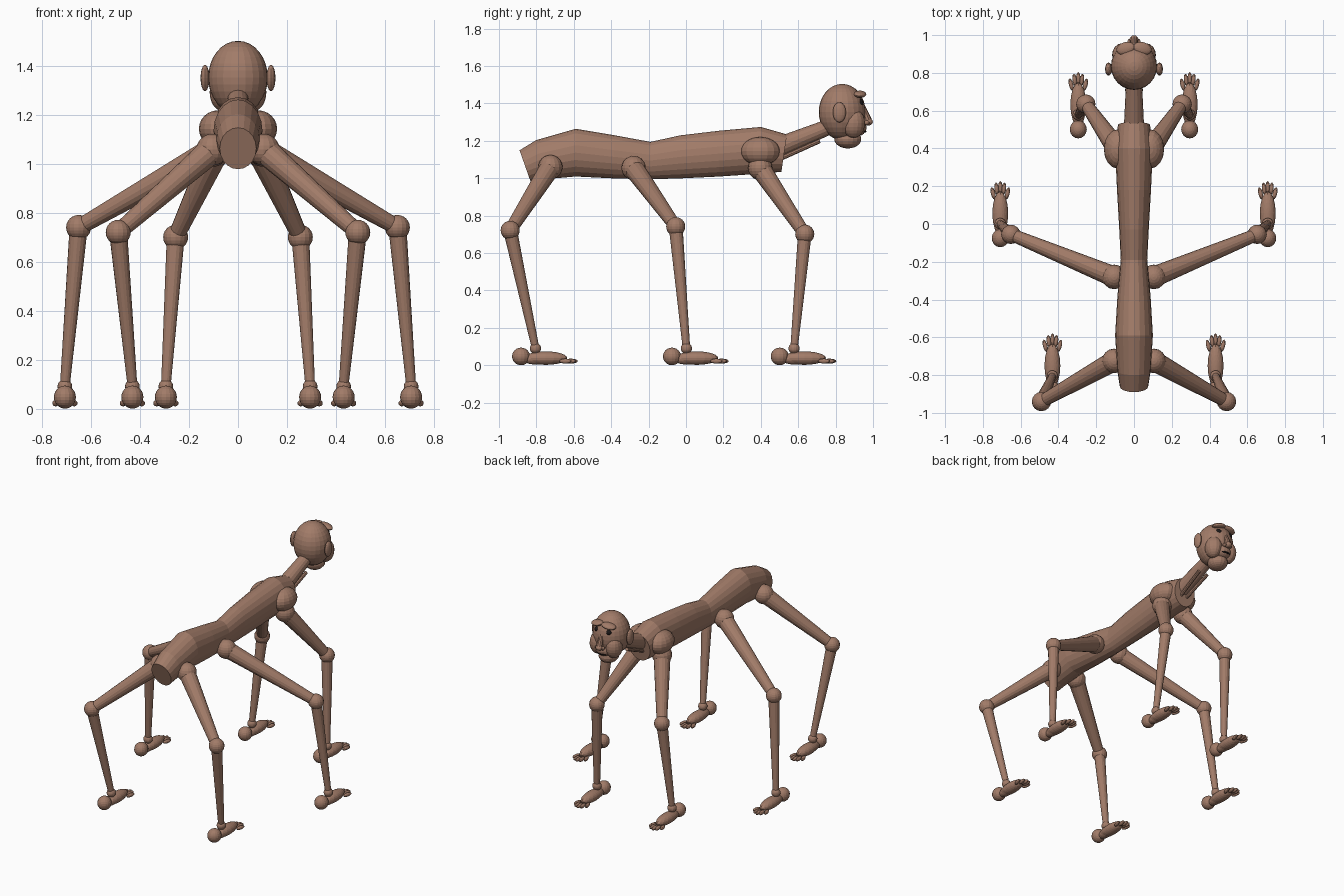
import bpy, bmesh, math
from mathutils import Vector, Matrix

cube = bpy.data.objects.get("Cube")
if cube:
    bpy.data.objects.remove(cube)


def material(name, color):
    m = bpy.data.materials.new(name)
    m.use_nodes = True
    m.diffuse_color = color
    m.node_tree.nodes["Principled BSDF"].inputs["Base Color"].default_value = color
    return m


SKIN = material("brown skin", (0.36, 0.20, 0.14, 1))
DARK = material("dark eye", (0.012, 0.01, 0.01, 1))


def finish(name, bm, mat=SKIN):
    bmesh.ops.recalc_face_normals(bm, faces=bm.faces)
    me = bpy.data.meshes.new(name)
    bm.to_mesh(me)
    bm.free()
    me.materials.append(mat)
    ob = bpy.data.objects.new(name, me)
    bpy.context.collection.objects.link(ob)
    return ob


def ball(name, centre, radii, mat=SKIN, tilt=(0, 0, 0), segs=16, rings=12):
    """Ellipsoid with radii along x, y, z, then tilted about each axis."""
    bm = bmesh.new()
    bmesh.ops.create_uvsphere(bm, u_segments=segs, v_segments=rings, radius=1)
    m = Matrix.Translation(centre)
    for angle, axis in zip(tilt, "XYZ"):
        m = m @ Matrix.Rotation(angle, 4, axis)
    bm.transform(m @ Matrix.Diagonal((*radii, 1)))
    return finish(name, bm, mat)


def limb(name, a, b, r1, r2, segs=16):
    """Tapered cylinder from a to b."""
    a, b = Vector(a), Vector(b)
    bm = bmesh.new()
    bmesh.ops.create_cone(bm, cap_ends=True, segments=segs, radius1=r1, radius2=r2,
                          depth=(b - a).length)
    turn = (b - a).to_track_quat("Z", "Y").to_matrix().to_4x4()
    bm.transform(Matrix.Translation((a + b) / 2) @ turn)
    return finish(name, bm)


# Torso: slanted oval rings (top y, top z, bottom y, bottom z, half width)
sections = [
    (-0.89, 1.155, -0.83, 0.985, 0.075),
    (-0.80, 1.21, -0.76, 1.00, 0.088),
    (-0.59, 1.27, -0.59, 1.015, 0.10),
    (-0.38, 1.235, -0.39, 1.005, 0.088),
    (-0.19, 1.20, -0.19, 1.00, 0.07),
    (-0.03, 1.235, -0.03, 1.005, 0.078),
    (0.18, 1.26, 0.18, 1.015, 0.09),
    (0.40, 1.28, 0.40, 1.03, 0.10),
    (0.54, 1.24, 0.51, 1.04, 0.085),
]
N = 20
bm = bmesh.new()
loops = []
for ty, tz, by, bz, w in sections:
    ring = []
    for i in range(N):
        a = math.tau * i / N
        t = (1 + math.cos(a)) / 2
        ring.append(bm.verts.new((w * math.sin(a), by + (ty - by) * t, bz + (tz - bz) * t)))
    loops.append(ring)
for p, q in zip(loops, loops[1:]):
    for i in range(N):
        j = (i + 1) % N
        bm.faces.new((p[i], p[j], q[j], q[i]))
bm.faces.new(loops[0])
bm.faces.new(loops[-1])
finish("torso", bm)

# Neck and head
limb("neck", (0, 0.48, 1.165), (0, 0.80, 1.295), 0.055, 0.04)
ball("head", (0, 0.835, 1.36), (0.122, 0.125, 0.15), segs=24, rings=16)
ball("jaw", (0, 0.865, 1.215), (0.065, 0.072, 0.05))
ball("muzzle", (0, 0.915, 1.275), (0.06, 0.05, 0.045))
limb("nose_bridge", (0, 0.94, 1.40), (0, 0.972, 1.315), 0.013, 0.022, 10)
ball("nose_tip", (0, 0.973, 1.307), (0.024, 0.026, 0.02))
ball("mouth", (0, 0.948, 1.255), (0.035, 0.017, 0.006), DARK)

for side, s in (("left", 1), ("right", -1)):
    ball(side + "_ear", (s * 0.135, 0.82, 1.358), (0.018, 0.035, 0.054))
    ball(side + "_cheek", (s * 0.062, 0.895, 1.30), (0.054, 0.062, 0.078))
    ball(side + "_nostril", (s * 0.022, 0.965, 1.303), (0.013, 0.016, 0.012), segs=10, rings=8)
    ball(side + "_brow", (s * 0.045, 0.93, 1.455), (0.05, 0.033, 0.017),
         tilt=(-0.1, s * 0.2, -s * 0.25))
    ball(side + "_eye", (s * 0.045, 0.93, 1.41), (0.02, 0.018, 0.02), DARK)
    limb(side + "_neck_tendon", (s * 0.02, 0.46, 1.09), (s * 0.035, 0.715, 1.205),
         0.012, 0.012, 8)
    ball(side + "_shoulder", (s * 0.082, 0.397, 1.15), (0.078, 0.105, 0.076))

# Legs: hip, knee and ankle of each pair
legs = {
    "front": ((0.09, 0.397, 1.06), (0.255, 0.635, 0.707), (0.295, 0.578, 0.10)),
    "middle": ((0.105, -0.28, 1.06), (0.652, -0.055, 0.747), (0.708, 0.002, 0.10)),
    "rear": ((0.105, -0.725, 1.065), (0.49, -0.94, 0.727), (0.432, -0.805, 0.10)),
}
for pair, joints in legs.items():
    for side, s in (("left", 1), ("right", -1)):
        n = f"{pair}_{side}_"
        hip, knee, ankle = [Vector((s * x, y, z)) for x, y, z in joints]
        ball(n + "hip", hip, (0.065,) * 3)
        limb(n + "upper_leg", hip, knee, 0.055, 0.033)
        ball(n + "knee", knee, (0.051,) * 3)
        limb(n + "lower_leg", knee, ankle, 0.037, 0.02)
        ball(n + "ankle", ankle - Vector((0, 0, 0.004)), (0.03,) * 3)
        # Foot with heel and five fanned toes
        x, y, _ = ankle
        ball(n + "heel", (x, y - 0.077, 0.053), (0.045, 0.048, 0.047))
        ball(n + "sole", (x, y + 0.055, 0.044), (0.042, 0.115, 0.036))
        for k in range(-2, 3):
            ball(f"{n}toe_{k + 3}", (x + k * 0.019, y + 0.192 - 0.008 * k * k, 0.028),
                 (0.012, 0.034, 0.013), tilt=(0, 0, -k * 0.12), segs=10, rings=8)
        # Fleshy pad bridging heel and sole
        ball(n + "pad", (x, y, 0.04), (0.032, 0.07, 0.03))

# Rest the lowest point on the ground
bpy.context.view_layer.update()
low = min((v.co.z for o in bpy.data.objects if o.type == "MESH" and "heel" in o.name
           for v in o.data.vertices))
for o in bpy.data.objects:
    if o.type == "MESH":
        o.location.z -= low
